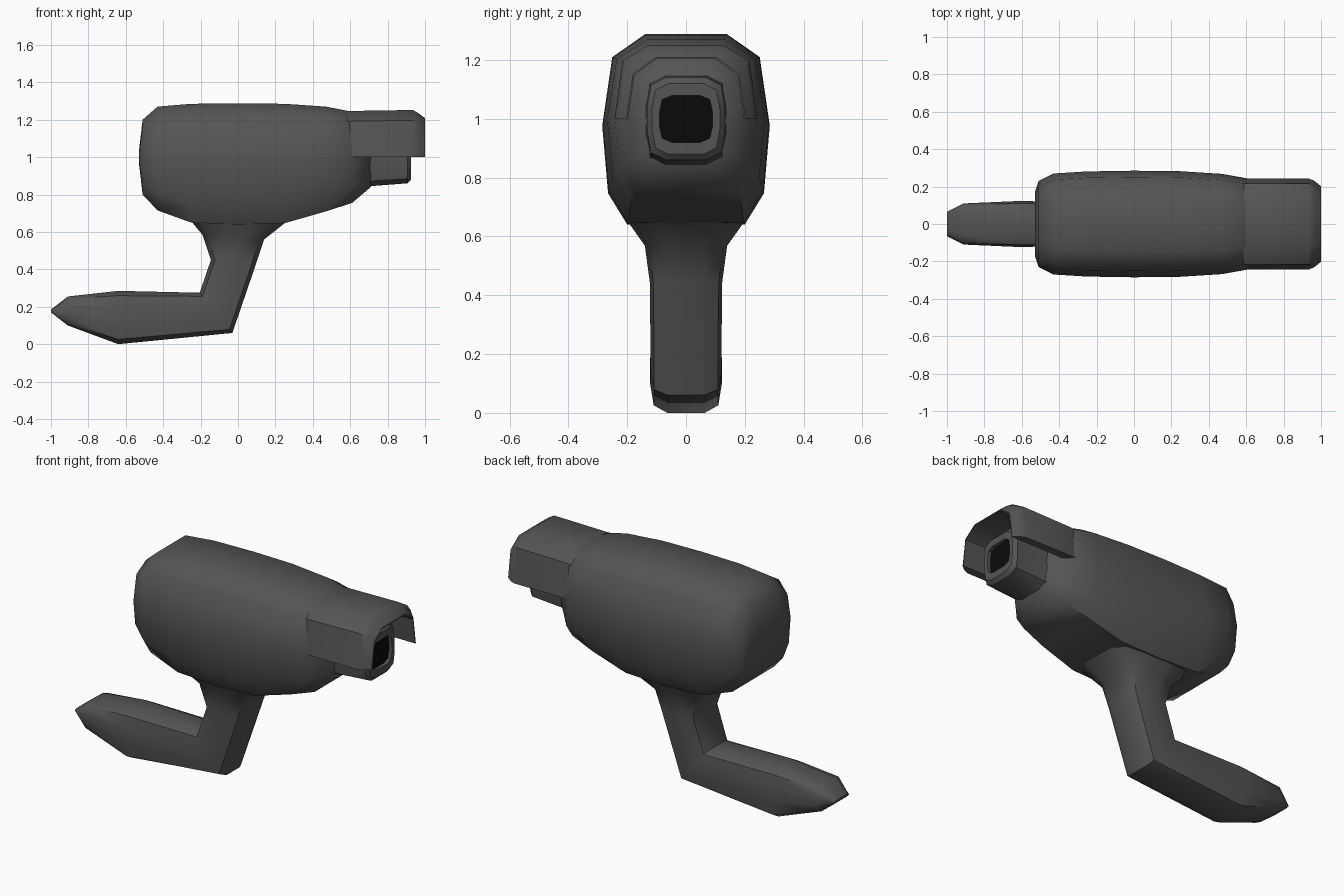
import bpy, bmesh
from mathutils import Vector

if "Cube" in bpy.data.objects:
    bpy.data.objects.remove(bpy.data.objects["Cube"])


def material(name, color):
    m = bpy.data.materials.new(name)
    m.diffuse_color = color
    m.use_nodes = True
    m.node_tree.nodes["Principled BSDF"].inputs["Base Color"].default_value = m.diffuse_color
    return m


GREY = material("dark_grey", (0.09, 0.09, 0.09, 1))
BLACK = material("black", (0.003, 0.003, 0.003, 1))


def loft(name, rings, mat, angle=40):
    """Skin a list of equal-length point rings and cap both ends."""
    bm = bmesh.new()
    rows = [[bm.verts.new(p) for p in r] for r in rings]
    n = len(rows[0])
    for a, b in zip(rows, rows[1:]):
        for i in range(n):
            j = (i + 1) % n
            bm.faces.new((a[i], a[j], b[j], b[i]))
    bm.faces.new(rows[0])
    bm.faces.new(rows[-1])
    bmesh.ops.recalc_face_normals(bm, faces=bm.faces)
    me = bpy.data.meshes.new(name)
    bm.to_mesh(me)
    bm.free()
    ob = bpy.data.objects.new(name, me)
    bpy.context.collection.objects.link(ob)
    me.materials.append(mat)
    bpy.ops.object.select_all(action='DESELECT')
    bpy.context.view_layer.objects.active = ob
    ob.select_set(True)
    bpy.ops.object.shade_smooth_by_angle(angle=angle * 3.14159 / 180)
    return ob


def mirrored(half):
    """Close a half outline by mirroring its first coordinate."""
    return half + [(-u, v) for u, v in reversed(half)]


# outlines: u = share of half width, v = 0 bottom .. 1 top
BODY = mirrored([(0.49, 1), (0.88, 0.88), (1, 0.52), (0.93, 0.165), (0.7, 0)])
ROUND = mirrored([(0.52, 1), (0.9, 0.91), (1, 0.65), (1, 0.35), (0.9, 0.09), (0.52, 0)])


def section(outline, low, high, w):
    """Place an outline between a low and a high (x, z) point."""
    a, b = Vector((low[0], 0, low[1])), Vector((high[0], 0, high[1]))
    return [a.lerp(b, v) + Vector((0, u * w, 0)) for u, v in outline]


def upright(outline, rows):
    return [section(outline, (x, zb), (x, zt), w) for x, zb, zt, w in rows]


# camera body: x, bottom, top, half width
loft("camera_body", upright(BODY, [
    (-0.53, 0.97, 1.03, 0.17),
    (-0.51, 0.80, 1.20, 0.23),
    (-0.43, 0.715, 1.27, 0.27),
    (-0.25, 0.65, 1.285, 0.281),
    (0.0, 0.64, 1.288, 0.285),
    (0.25, 0.647, 1.285, 0.282),
    (0.47, 0.71, 1.27, 0.268),
    (0.61, 0.755, 1.243, 0.243),
    (0.71, 0.84, 1.14, 0.135)]), GREY, 50)

# lens housing with a recessed opening
loft("lens_housing", upright(ROUND, [
    (0.62, 0.80, 1.16, 0.15),
    (0.71, 0.845, 1.145, 0.135),
    (0.905, 0.86, 1.14, 0.133),
    (0.925, 0.88, 1.12, 0.115),
    (0.925, 0.92, 1.08, 0.09),
    (0.86, 0.92, 1.08, 0.09)]), GREY)
loft("lens_glass", upright(ROUND, [
    (0.80, 0.918, 1.082, 0.092),
    (0.905, 0.918, 1.082, 0.092)]), BLACK)


# sun hood: upside-down U shell, chamfered at the front lip
def hood_ring(x, w, top):
    def arch(hw, t):
        return mirrored([(hw, 1.0), (hw * 0.89, t - 0.055), (hw * 0.52, t)])
    ring = arch(w, top) + arch(0.197, 1.203)[::-1]
    return [(x, y, z) for y, z in ring]


loft("sun_hood", [
    hood_ring(0.54, 0.235, 1.24),
    hood_ring(0.61, 0.244, 1.247),
    hood_ring(0.935, 0.243, 1.252),
    hood_ring(0.965, 0.23, 1.235),
    hood_ring(1.0, 0.202, 1.208)], GREY)

# mounting arm: neck flare, elbow, and tapered wall end
loft("mounting_arm", [section(ROUND, lo, hi, w) for lo, hi, w in [
    ((0.34, 0.72), (-0.32, 0.72), 0.22),
    ((0.25, 0.647), (-0.24, 0.645), 0.195),
    ((0.14, 0.56), (-0.19, 0.585), 0.14),
    ((0.10, 0.44), (-0.145, 0.45), 0.123),
    ((-0.03, 0.06), (-0.205, 0.275), 0.12),
    ((-0.64, 0.0), (-0.64, 0.285), 0.122),
    ((-0.91, 0.10), (-0.91, 0.255), 0.11),
    ((-1.0, 0.17), (-1.0, 0.185), 0.065)]], GREY, 50)
